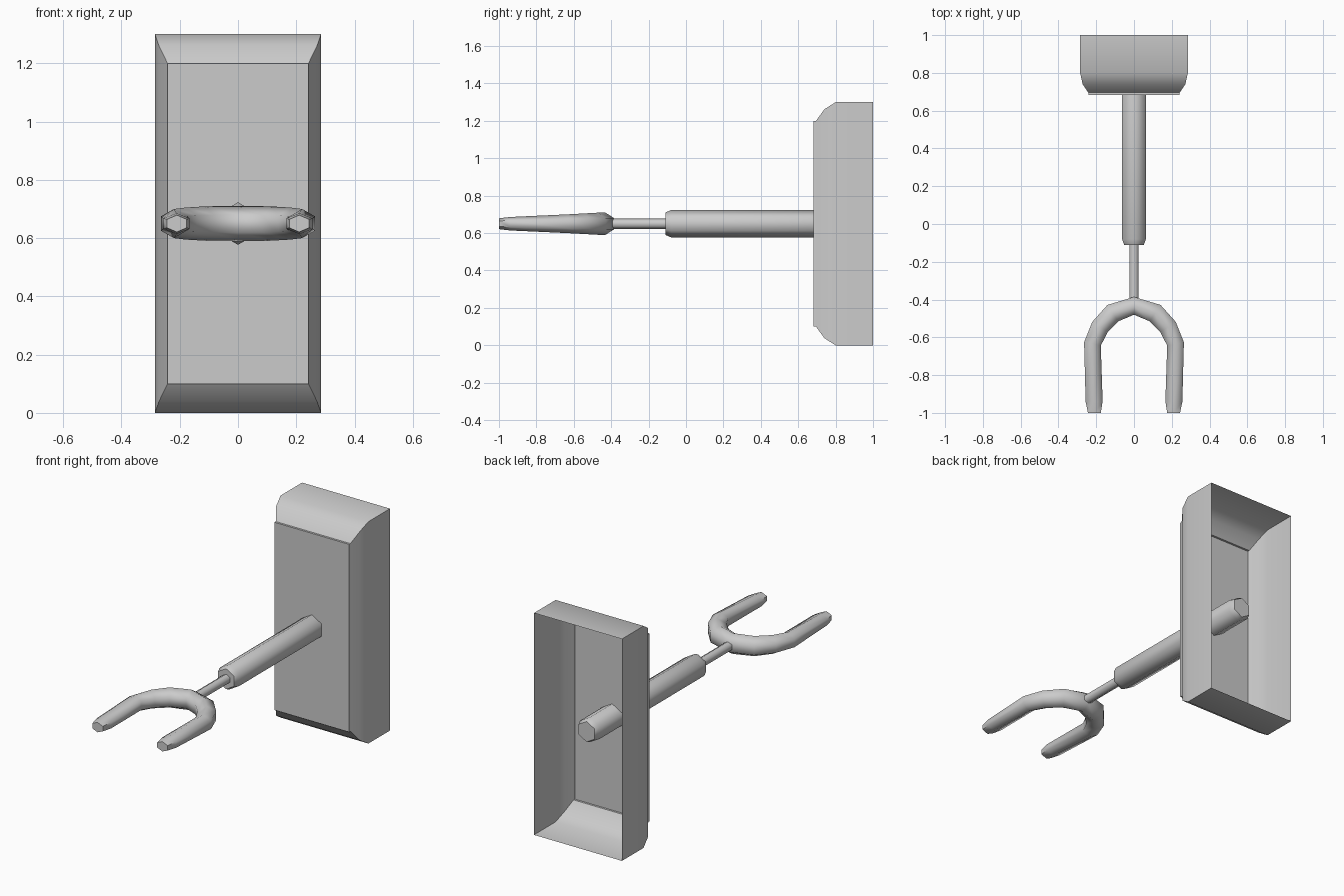
import bpy, bmesh, math
from mathutils import Vector

if "Cube" in bpy.data.objects:
    bpy.data.objects.remove(bpy.data.objects["Cube"])

MID = 0.65  # height of the arm axis


def loft(name, rings, cap_start=True, cap_end=True, angle=35):
    """Skin a list of equal-length point rings into one object."""
    bm = bmesh.new()
    loops = [[bm.verts.new(p) for p in ring] for ring in rings]
    n = len(loops[0])
    for a, b in zip(loops, loops[1:]):
        for i in range(n):
            j = (i + 1) % n
            bm.faces.new((a[i], a[j], b[j], b[i]))
    if cap_start:
        bm.faces.new(loops[0])
    if cap_end:
        bm.faces.new(loops[-1])
    bmesh.ops.recalc_face_normals(bm, faces=bm.faces)
    mesh = bpy.data.meshes.new(name)
    bm.to_mesh(mesh)
    bm.free()
    obj = bpy.data.objects.new(name, mesh)
    bpy.context.collection.objects.link(obj)
    bpy.ops.object.select_all(action='DESELECT')
    obj.select_set(True)
    bpy.context.view_layer.objects.active = obj
    bpy.ops.object.shade_smooth_by_angle(angle=math.radians(angle))
    return obj


def rect(y, hx, hz):
    return [(sx * hx, y, MID + sz * hz) for sx, sz in ((-1, -1), (1, -1), (1, 1), (-1, 1))]


def hexagon(centre, side, half_w, half_h):
    """Six-sided section with points up and down; side is its horizontal axis."""
    ring = []
    for i in range(6):
        a = math.radians(90 + 60 * i)
        ring.append(Vector(centre) + side * (math.cos(a) * half_w / 0.866)
                    + Vector((0, 0, math.sin(a) * half_h)))
    return ring


X = Vector((1, 0, 0))

# Wall plate: hollow shell open at the back, rounded front edge, raised panel
loft("wall_plate", [rect(1.0, 0.285, 0.65), rect(0.8, 0.285, 0.65),
                    rect(0.74, 0.272, 0.612), rect(0.695, 0.242, 0.55),
                    rect(0.683, 0.242, 0.55)], cap_start=False, angle=42)

# Thick arm with chamfered ends, passing through the plate
loft("arm", [hexagon((0, y, MID), X, r * 0.866, r) for y, r in
             ((-0.11, 0.06), (-0.08, 0.073), (0.89, 0.073), (0.92, 0.06))], angle=65)

# Thin rod joining arm and yoke
loft("thin_rod", [hexagon((0, y, MID), X, 0.024, 0.028) for y in (-0.42, -0.09)], angle=65)

# U-shaped yoke: half path (x, y, half width, half height), mirrored
half = [(0, -0.433, 0.047, 0.061), (0.112, -0.472, 0.052, 0.059),
        (0.18, -0.545, 0.049, 0.055), (0.22, -0.635, 0.045, 0.05),
        (0.211, -0.94, 0.045, 0.036), (0.21, -1.0, 0.034, 0.029)]
path = [(-x, y, w, h) for x, y, w, h in reversed(half[1:])] + half
rings = []
for i, (x, y, w, h) in enumerate(path):
    p, q = path[max(i - 1, 0)], path[min(i + 1, len(path) - 1)]
    c = Vector((x, y, 0))
    d_in = Vector((x - p[0], y - p[1], 0)).normalized()
    d_out = Vector((q[0] - x, q[1] - y, 0)).normalized()
    t = (d_in + d_out).normalized()
    rings.append(hexagon((x, y, MID), Vector((-t.y, t.x, 0)), w, h))
loft("yoke", rings, angle=65)
